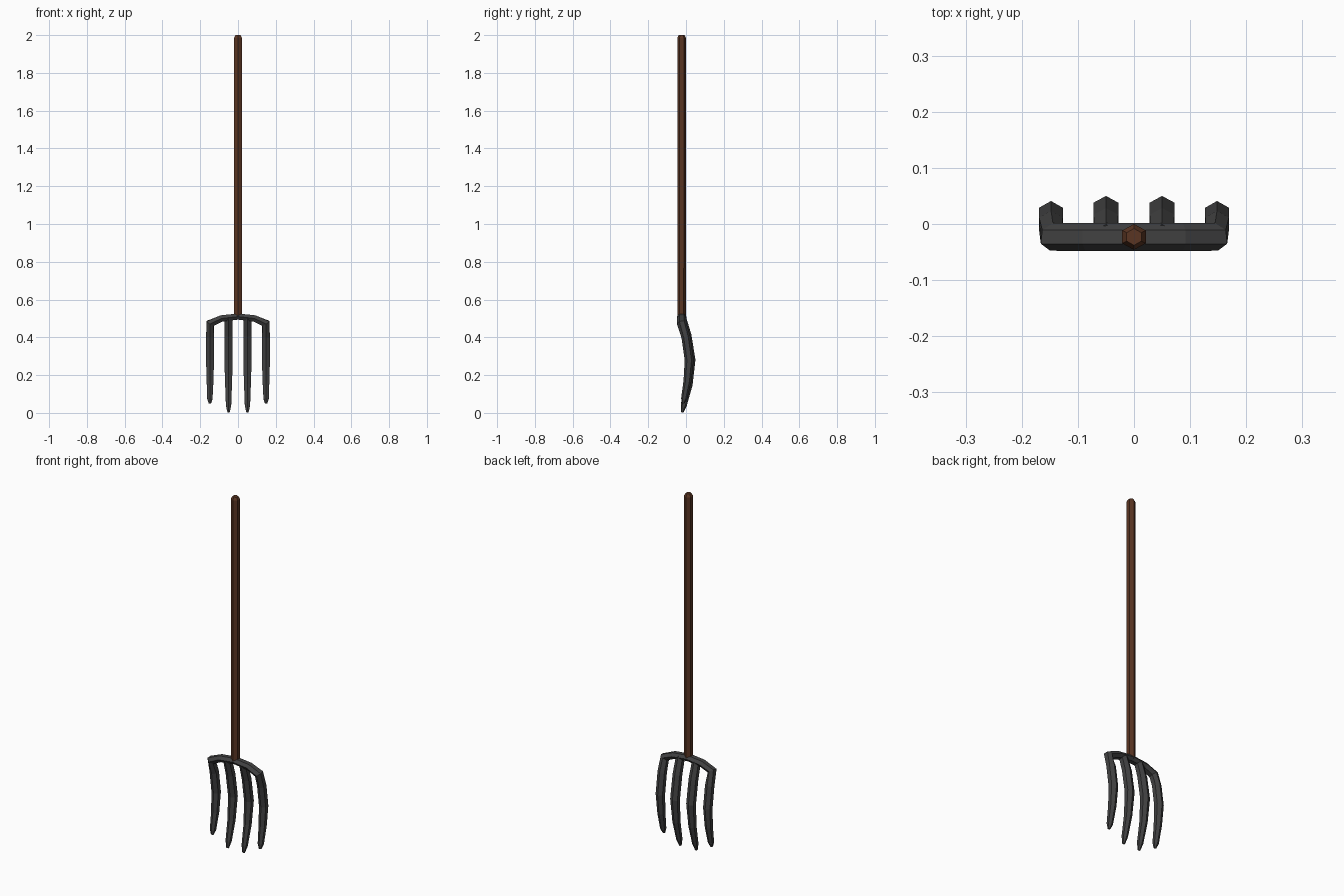
import bpy, bmesh, math
from mathutils import Vector

if "Cube" in bpy.data.objects:
    bpy.data.objects.remove(bpy.data.objects["Cube"])


def material(name, rgb):
    m = bpy.data.materials.new(name)
    m.diffuse_color = (*rgb, 1)
    m.use_nodes = True
    m.node_tree.nodes["Principled BSDF"].inputs["Base Color"].default_value = m.diffuse_color
    return m


wood = material("brown wood", (0.10, 0.035, 0.016))
iron = material("dark iron", (0.053, 0.053, 0.054))


def hex_sweep(bm, path):
    """Sweep a hexagon along points (x, y, z, half_width, half_depth), corners towards +-y."""
    pts = [Vector(p[:3]) for p in path]
    rings = []
    for i, p in enumerate(path):
        a = (pts[i] - pts[i - 1]).normalized() if i else None
        b = (pts[i + 1] - pts[i]).normalized() if i < len(pts) - 1 else None
        t = ((a or b) + (b or a)).normalized()
        mitre = 1 / max(0.5, t.dot(a or b))
        v = (Vector((0, 1, 0)) - t * t.y).normalized()
        u = t.cross(v) * p[3] * mitre / math.cos(math.pi / 6)
        v = v * p[4]
        rings.append([bm.verts.new(pts[i] + u * math.sin(k * math.pi / 3) + v * math.cos(k * math.pi / 3))
                      for k in range(6)])
    for r, s in zip(rings, rings[1:]):
        for k in range(6):
            bm.faces.new((r[k], r[(k + 1) % 6], s[(k + 1) % 6], s[k]))
    bm.faces.new(rings[0])
    bm.faces.new(rings[-1])


def build(name, paths, mat):
    bm = bmesh.new()
    for path in paths:
        hex_sweep(bm, path)
    bmesh.ops.recalc_face_normals(bm, faces=bm.faces)
    me = bpy.data.meshes.new(name)
    bm.to_mesh(me)
    bm.free()
    me.materials.append(mat)
    ob = bpy.data.objects.new(name, me)
    bpy.context.collection.objects.link(ob)


Y = -0.023  # depth of handle and crossbar

# Handle with chamfered top
build("handle", [[(0, Y, 0.505, 0.02, 0.022), (0, Y, 1.985, 0.021, 0.023),
                  (0, Y, 2.0, 0.013, 0.015)]], wood)

# Outer tines and arched crossbar in one bent bar
side = [(0.087, Y, 0.500, 0.017, 0.025), (0.147, Y, 0.474, 0.018, 0.025),
        (0.148, 0.000, 0.40, 0.021, 0.024), (0.148, 0.017, 0.28, 0.021, 0.024),
        (0.148, 0.008, 0.17, 0.018, 0.021), (0.149, -0.010, 0.075, 0.014, 0.016),
        (0.149, -0.016, 0.05, 0.006, 0.007)]
mirrored = [(-p[0], *p[1:]) for p in reversed(side)]
build("crossbar_and_outer_tines", [mirrored + [(0, Y, 0.510, 0.016, 0.025)] + side], iron)

# Inner tines, slightly longer
inner = [(Y, 0.505, 0.020, 0.023), (0.005, 0.41, 0.022, 0.024), (0.026, 0.28, 0.022, 0.024),
         (0.014, 0.15, 0.018, 0.021), (-0.012, 0.04, 0.014, 0.016), (-0.021, 0.003, 0.006, 0.007)]
build("inner_tines", [[(s * 0.05, *p) for p in inner] for s in (-1, 1)], iron)
